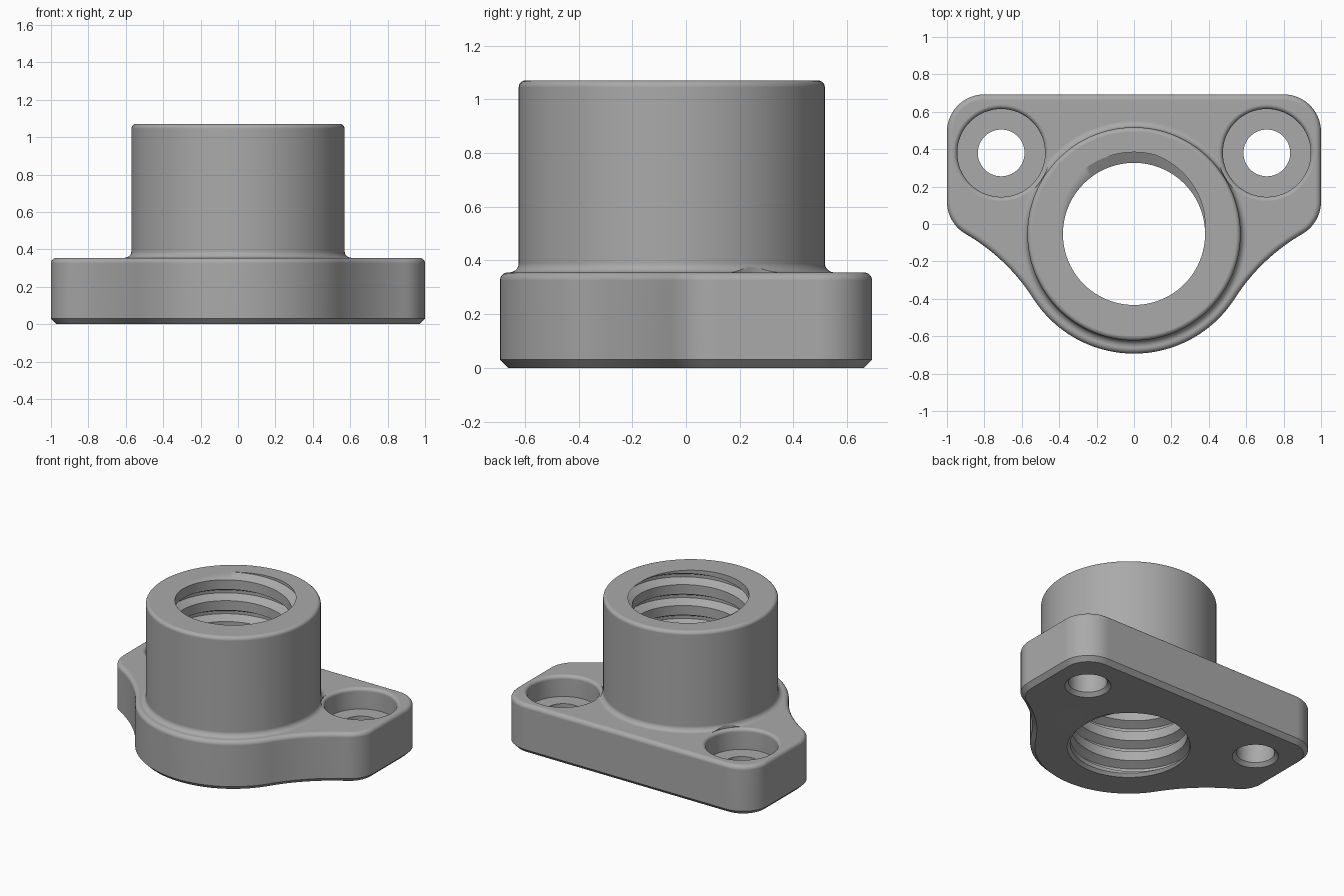
import bpy, bmesh, math
from math import sin, cos, pi, radians, tau
from mathutils import Vector

cube = bpy.data.objects.get("Cube")
if cube:
    bpy.data.objects.remove(cube)

CY = -0.053          # y of the main axis
FLANGE_TOP = 0.355
TOP = 1.07

steel = bpy.data.materials.new("grey_metal")
steel.use_nodes = True
GREY = (0.40, 0.40, 0.40, 1)
steel.diffuse_color = GREY
steel.node_tree.nodes["Principled BSDF"].inputs["Base Color"].default_value = GREY


def arc(cx, cy, r, a0, a1, n):
    """Points on an arc, angles in radians."""
    return [(cx + r * cos(a0 + (a1 - a0) * i / n), cy + r * sin(a0 + (a1 - a0) * i / n))
            for i in range(n + 1)]


def finish(name, bm):
    bmesh.ops.recalc_face_normals(bm, faces=bm.faces)
    mesh = bpy.data.meshes.new(name)
    bm.to_mesh(mesh)
    bm.free()
    mesh.materials.append(steel)
    obj = bpy.data.objects.new(name, mesh)
    bpy.context.collection.objects.link(obj)
    return obj


def stack(name, rings):
    """Skin a list of equal rings of points and cap both ends."""
    bm = bmesh.new()
    loops = [[bm.verts.new(p) for p in ring] for ring in rings]
    n = len(loops[0])
    for a, b in zip(loops, loops[1:]):
        for i in range(n):
            bm.faces.new((a[i], a[(i + 1) % n], b[(i + 1) % n], b[i]))
    bm.faces.new(loops[0])
    bm.faces.new(loops[-1])
    return finish(name, bm)


def lathe(name, profile, x, y, n=96):
    return stack(name, [[(x + r * cos(tau * i / n), y + r * sin(tau * i / n), z)
                         for i in range(n)] for r, z in profile])


def combine(target, other, operation):
    mod = target.modifiers.new(operation.lower(), 'BOOLEAN')
    mod.operation = operation
    mod.solver = 'EXACT'
    mod.object = other
    bpy.context.view_layer.objects.active = target
    bpy.ops.object.modifier_apply(modifier=mod.name)
    bpy.data.objects.remove(other)


def outline(d):
    """Flange outline moved inwards by d: lobe, concave neck, rounded ears."""
    lobe, ear, ex, ey = 0.64, 0.2, 0.8, 0.12
    a = radians(-60)
    px, py = ex + ear * cos(a), ey + ear * sin(a) - CY
    ux, uy = cos(a), sin(a)
    # neck radius that is tangent to both the ear and the lobe
    neck = (px * px + py * py - lobe * lobe) / (2 * (lobe - px * ux - py * uy))
    nx, ny = px + neck * ux, py + neck * uy
    t = math.atan2(ny, nx)
    half = arc(0, CY, lobe - d, -pi / 2, t, 24)[:-1]
    half += arc(nx, ny + CY, neck + d, t + pi, a + pi, 14)[:-1]
    half += arc(ex, ey, ear - d, a, 0, 10)
    half += arc(ex, 0.493, ear - d, 0, pi / 2, 14)
    return half + [(-x, y) for x, y in reversed(half[1:])]


# Flange with chamfered bottom and rounded top edge
F = 0.03
levels = [(F, 0), (0, F)] + [(F - x, FLANGE_TOP - F + z)
                            for x, z in arc(0, 0, F, 0, pi / 2, 5)]
body = stack("flanged_nut", [[(x, y, z) for x, y in outline(d)] for d, z in levels])

# Barrel with a fillet at its foot and a rounded rim
R, C, E = 0.57, 0.035, 0.025
foot = arc(R + C, FLANGE_TOP + C, C, 1.5 * pi, pi, 5)
rim = arc(R - E, TOP - E, E, 0, pi / 2, 5)
barrel = lathe("barrel", [(R + C, 0.25)] + foot + rim, 0, CY, 128)
combine(body, barrel, 'UNION')

# Counterbored mounting holes
B, H, G, FLOOR = 0.235, 0.125, 0.024, 0.205
for side in (-1, 1):
    lip = arc(B + G, FLANGE_TOP - G, G, pi, pi / 2, 5)
    profile = [(H + 0.045, -0.02), (H, 0.025), (H, FLOOR), (B, FLOOR)] + lip
    profile.append((B + G, FLANGE_TOP + 0.02))
    combine(body, lathe("hole_cutter", profile, side * 0.71, 0.38, 64), 'DIFFERENCE')


def thread_cutter(minor, major, pitch, peak, n=96):
    """Solid screw whose groove centre meets the top plane at angle peak."""
    shape = [(-0.5, minor), (-0.27, minor), (-0.07, major), (0.07, major), (0.27, minor)]
    shape = shape[1:]
    k = len(shape)
    turns = int(TOP / pitch) + 4
    z0 = TOP - pitch * peak / tau - pitch * (turns - 2)
    bm = bmesh.new()
    cols = []
    for j in range(n):
        a = tau * j / n
        cols.append([bm.verts.new((r * cos(a), CY + r * sin(a), z0 + pitch * (t + f + j / n)))
                     for t in range(turns) for f, r in shape])
    rows = len(cols[0])
    for j in range(n):
        shift = k if j == n - 1 else 0
        nxt = cols[(j + 1) % n]
        for i in range(rows - 1 - shift):
            bm.faces.new((cols[j][i], nxt[i + shift], nxt[i + 1 + shift], cols[j][i + 1]))
    # close each end with a fan
    border = [e for e in bm.edges if len(e.link_faces) == 1]
    for low in (True, False):
        part = [e for e in border if (e.verts[0].co.z < TOP / 2) == low]
        zs = [v.co.z for e in part for v in e.verts]
        hub = bm.verts.new((0, CY, sum(zs) / len(zs)))
        for e in part:
            bm.faces.new((e.verts[0], e.verts[1], hub))
    return finish("thread_cutter", bm)


# Threaded bore with a chamfered bottom mouth
combine(body, thread_cutter(0.38, 0.437, 0.15, radians(100)), 'DIFFERENCE')
combine(body, lathe("mouth_cutter", [(0.42, -0.02), (0.38, 0.02)], 0, CY), 'DIFFERENCE')

# Smooth shading with crisp edges
bpy.ops.object.select_all(action='DESELECT')
body.select_set(True)
bpy.context.view_layer.objects.active = body
bpy.ops.object.shade_smooth_by_angle(angle=radians(30))
weighted = body.modifiers.new("weighted_normals", 'WEIGHTED_NORMAL')
weighted.keep_sharp = True
